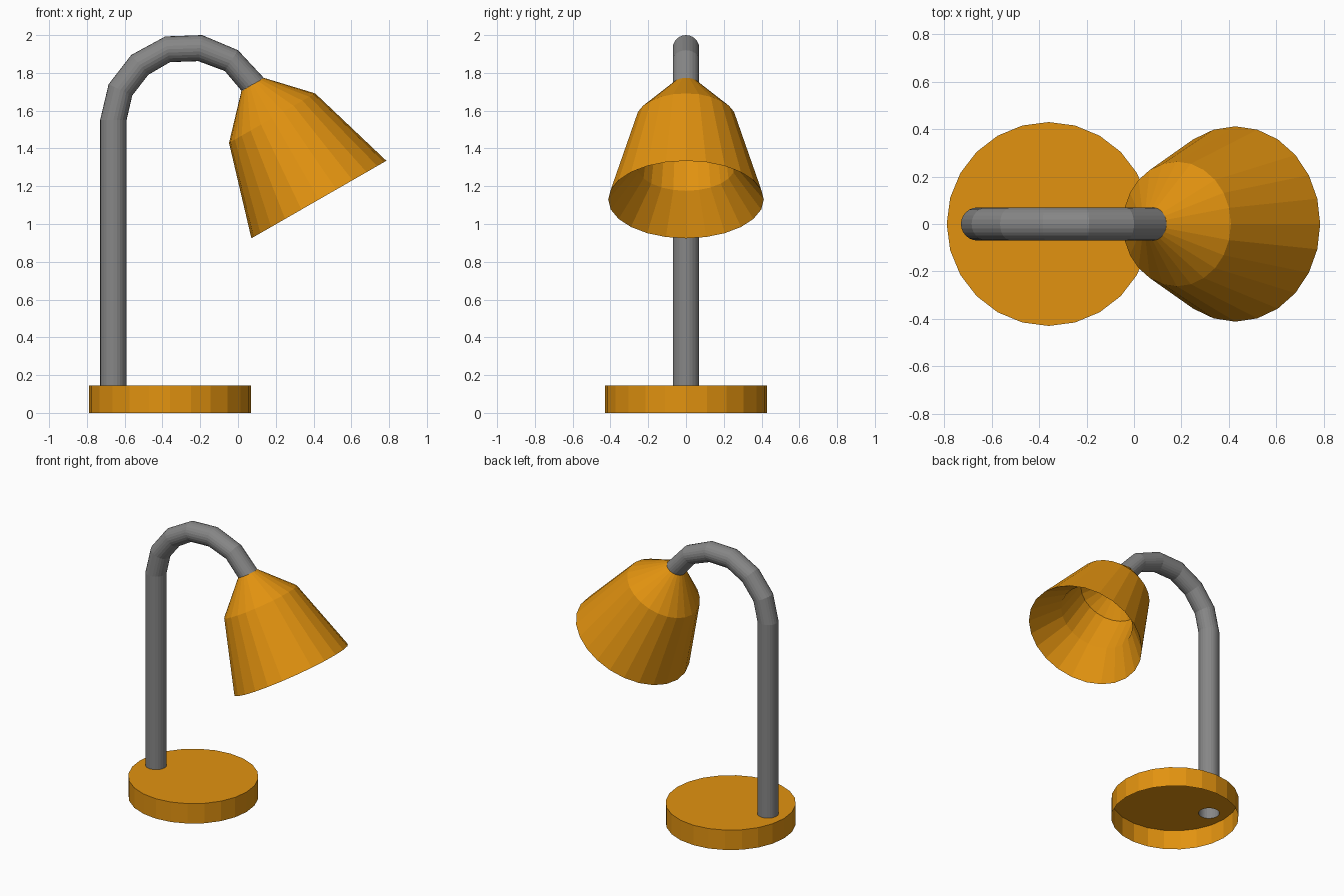
import bpy, bmesh, math
from mathutils import Vector

if "Cube" in bpy.data.objects:
    bpy.data.objects.remove(bpy.data.objects["Cube"])

SIDES = 24


def material(name, rgb):
    m = bpy.data.materials.new(name)
    m.diffuse_color = (*rgb, 1)
    m.use_nodes = True
    m.node_tree.nodes["Principled BSDF"].inputs["Base Color"].default_value = m.diffuse_color
    return m


orange = material("warm orange", (0.76, 0.29, 0.005))
grey = material("mid grey", (0.24, 0.24, 0.24))


def ring(bm, centre, half, ry):
    """Ring spanned by a half-width vector in the xz plane and a radius along y."""
    pts = []
    for i in range(SIDES):
        a = 2 * math.pi * i / SIDES
        pts.append(bm.verts.new(centre + half * math.cos(a)
                                + Vector((0, ry * math.sin(a), 0))))
    return pts


def bridge(bm, a, b):
    for i in range(SIDES):
        j = (i + 1) % SIDES
        bm.faces.new((a[i], a[j], b[j], b[i]))


def loop_edges(bm, r):
    edges = []
    for i in range(SIDES):
        pair = (r[i], r[(i + 1) % SIDES])
        edges.append(bm.edges.get(pair) or bm.edges.new(pair))
    return edges


def finish(bm, name, mat):
    bmesh.ops.recalc_face_normals(bm, faces=bm.faces[:])
    me = bpy.data.meshes.new(name)
    bm.to_mesh(me)
    bm.free()
    me.materials.append(mat)
    ob = bpy.data.objects.new(name, me)
    bpy.context.collection.objects.link(ob)
    return ob


BASE_X, BASE_R, BASE_H = -0.36, 0.43, 0.145
POLE_X, POLE_R = -0.66, 0.07
X = Vector((1, 0, 0))

# Base: open-bottomed drum whose top has a hole for the pole
bm = bmesh.new()
low = ring(bm, Vector((BASE_X, 0, 0)), X * BASE_R, BASE_R)
top = ring(bm, Vector((BASE_X, 0, BASE_H)), X * BASE_R, BASE_R)
hole = ring(bm, Vector((POLE_X, 0, BASE_H)), X * POLE_R, POLE_R)
bridge(bm, low, top)
bmesh.ops.triangle_fill(bm, use_beauty=True, normal=(0, 0, 1),
                        edges=loop_edges(bm, top) + loop_edges(bm, hole))
finish(bm, "base", orange)

# Pole: tube lofted through (outer, inner) outline pairs, given as x, z
outline = [
    ((-0.73, 0.145), (-0.59, 0.145)),
    ((-0.73, 1.55), (-0.59, 1.55)),
    ((-0.685, 1.74), (-0.56, 1.68)),
    ((-0.565, 1.895), (-0.475, 1.79)),
    ((-0.385, 1.993), (-0.36, 1.857)),
    ((-0.19, 2.0), (-0.21, 1.862)),
    ((0.0, 1.92), (-0.07, 1.81)),
    ((0.138, 1.772), (0.018, 1.706)),
]
bm = bmesh.new()
rings = []
for o, i in outline:
    o, i = Vector((o[0], 0, o[1])), Vector((i[0], 0, i[1]))
    rings.append(ring(bm, (o + i) / 2, (i - o) / 2, POLE_R))
for a, b in zip(rings, rings[1:]):
    bridge(bm, a, b)
finish(bm, "pole", grey)

# Shade: tilted profile of (distance along axis, radius), outside then inside
neck = Vector((0.078, 0, 1.739))
axis = Vector((0.498, 0, -0.867)).normalized()
across = Vector((-axis.z, 0, axis.x))
profile = [(0.0, 0.069), (0.206, 0.263), (0.703, 0.412),
           (0.50, 0.26), (0.24, 0.225), (0.09, 0.05)]
bm = bmesh.new()
rings = [ring(bm, neck + axis * d, across * r, r) for d, r in profile]
for a, b in zip(rings, rings[1:]):
    bridge(bm, a, b)
bm.faces.new(rings[-1])
bm.faces.new(rings[0])
finish(bm, "lamp_shade", orange)
